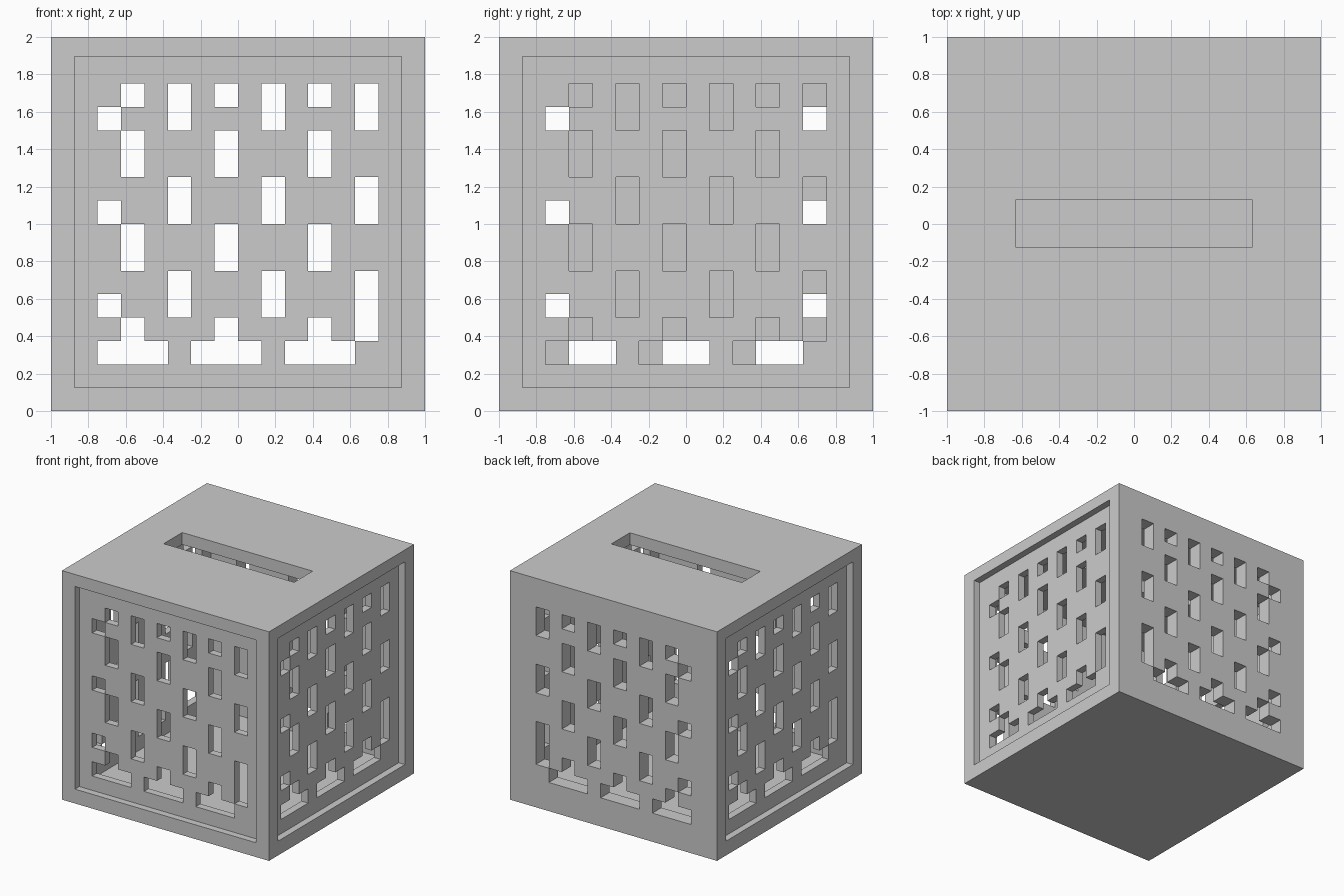
import bpy, bmesh
from math import radians
from mathutils import Matrix, Vector

if "Cube" in bpy.data.objects:
    bpy.data.objects.remove(bpy.data.objects["Cube"], do_unlink=True)

# Main dimensions
UNIT = 1 / 8
INNER = 0.875
FLOOR, CEILING, TOP = 0.125, 1.895, 2.0
RECESS = 0.06

grey = bpy.data.materials.new("plain_grey")
grey.use_nodes = True
tone = (0.6, 0.6, 0.6, 1)
grey.diffuse_color = tone
grey.node_tree.nodes["Principled BSDF"].inputs["Base Color"].default_value = tone


def add_object(name, bm):
    mesh = bpy.data.meshes.new(name)
    bmesh.ops.recalc_face_normals(bm, faces=bm.faces)
    bm.to_mesh(mesh)
    bm.free()
    mesh.materials.append(grey)
    obj = bpy.data.objects.new(name, mesh)
    bpy.context.collection.objects.link(obj)
    return obj


def box(name, low, high):
    low, high = Vector(low), Vector(high)
    bm = bmesh.new()
    bmesh.ops.create_cube(bm, size=1)
    bmesh.ops.scale(bm, vec=high - low, verts=bm.verts)
    bmesh.ops.translate(bm, vec=(low + high) / 2, verts=bm.verts)
    return add_object(name, bm)


def cut(target, cutter):
    mod = target.modifiers.new("cut", 'BOOLEAN')
    mod.operation = 'DIFFERENCE'
    mod.solver = 'EXACT'
    mod.object = cutter
    bpy.context.view_layer.objects.active = target
    bpy.ops.object.modifier_apply(modifier=mod.name)
    bpy.data.objects.remove(cutter, do_unlink=True)


def is_hole(col, row):
    # Staggered slots, with short ones at the left edge and wide feet below
    if row == 2:
        return -6 <= col <= 4 and col not in (-3, 1)
    if col in (-3, 1, 5):
        return row in (4, 5, 8, 9, 12, 13) or (col, row) == (5, 3)
    if col in (-5, -1, 3):
        return row in (3, 6, 7, 10, 11, 13)
    return col == -6 and row in (4, 8, 12)


def pierced_panel(name, y_front, thickness, turn=0):
    bm = bmesh.new()
    height = lambda row: CEILING if row == 15 else row * UNIT
    for col in range(-7, 7):
        for row in range(1, 15):
            if not is_hole(col, row):
                corners = ((col, row), (col + 1, row), (col + 1, row + 1), (col, row + 1))
                bm.faces.new([bm.verts.new((c * UNIT, y_front, height(r))) for c, r in corners])
    bmesh.ops.remove_doubles(bm, verts=bm.verts, dist=0.001)
    out = bmesh.ops.extrude_face_region(bm, geom=bm.faces[:])
    moved = [v for v in out["geom"] if isinstance(v, bmesh.types.BMVert)]
    bmesh.ops.translate(bm, vec=(0, thickness, 0), verts=moved)
    bm.transform(Matrix.Rotation(radians(turn), 4, 'Z'))
    return add_object(name, bm)


# Outer frame: floor, lid and corner posts in one piece, with a slot in the lid
frame = box("frame", (-1, -1, 0), (1, 1, TOP))
cut(frame, box("side_opening", (-2, -INNER, FLOOR), (2, INNER, CEILING)))
cut(frame, box("front_opening", (-INNER, -2, FLOOR), (INNER, 2, CEILING)))
cut(frame, box("lid_slot", (-0.63, -0.125, 1.7), (0.63, 0.13, 2.2)))

# Pierced walls: three set back in the frame, the back one flush
for name, turn in (("front_panel", 0), ("left_panel", 90), ("right_panel", -90)):
    pierced_panel(name, RECESS - 1, 1 - INNER - RECESS, turn)
pierced_panel("back_panel", INNER, 1 - INNER)
